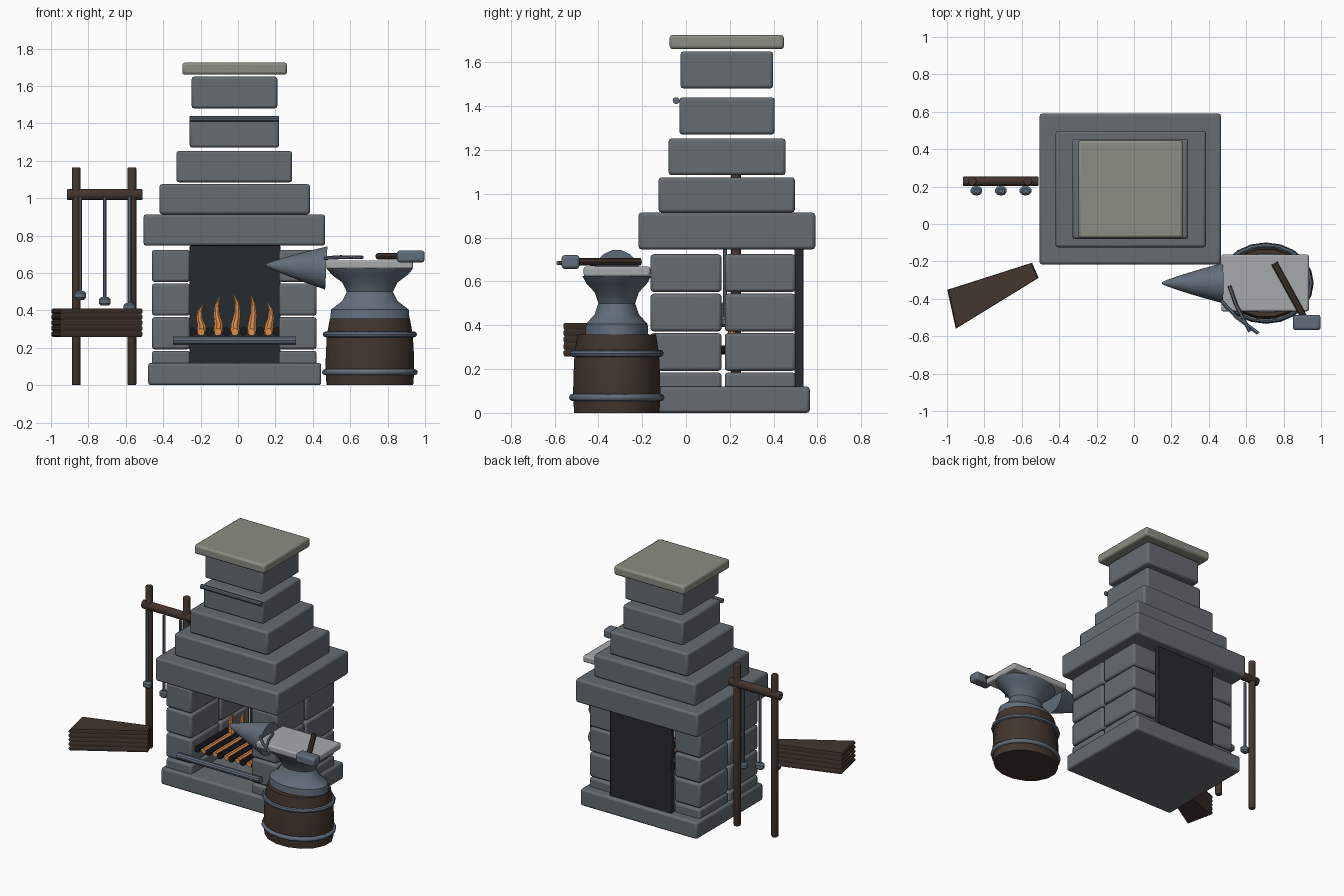
import bpy, bmesh, math
from mathutils import Vector, Matrix

if "Cube" in bpy.data.objects:
    bpy.data.objects.remove(bpy.data.objects["Cube"])


def material(name, rgb):
    m = bpy.data.materials.new(name)
    m.diffuse_color = (*rgb, 1)
    m.use_nodes = True
    m.node_tree.nodes["Principled BSDF"].inputs["Base Color"].default_value = m.diffuse_color
    return m


STONE = material("stone", (.13, .15, .165))
CAP = material("cap_stone", (.25, .27, .22))
IRON = material("iron", (.12, .155, .2))
STEEL = material("bright_steel", (.38, .4, .4))
WOOD = material("wood", (.055, .036, .027))
DARK = material("soot", (.018, .024, .03))
COAL = material("coal", (.01, .01, .012))
FIRE = material("fire", (.75, .27, .07))


def finish(name, bm, mat, bevel=0, smooth=True):
    bmesh.ops.recalc_face_normals(bm, faces=bm.faces)
    me = bpy.data.meshes.new(name)
    bm.to_mesh(me)
    bm.free()
    ob = bpy.data.objects.new(name, me)
    bpy.context.collection.objects.link(ob)
    me.materials.append(mat)
    if bevel:
        b = ob.modifiers.new("bevel", 'BEVEL')
        b.width, b.segments = bevel, 2
    if smooth:
        bpy.context.view_layer.objects.active = ob
        ob.select_set(True)
        bpy.ops.object.shade_smooth_by_angle(angle=math.radians(35))
        ob.select_set(False)
    return ob


def block(name, x, y, z, mat=STONE, bevel=.014):
    """Box given as (min, max) on each axis."""
    bm = bmesh.new()
    bmesh.ops.create_cube(bm, size=1)
    for v in bm.verts:
        v.co = [(a + b) / 2 + c * (b - a) for (a, b), c in zip((x, y, z), v.co)]
    return finish(name, bm, mat, bevel)


def tube(name, pts, radii, mat, seg=10, sx=1, sy=1, bevel=0):
    """Loft of rings along points; serves rods, lathes, horns and flames."""
    pts = [Vector(p) for p in pts]
    if isinstance(radii, (int, float)):
        radii = [radii] * len(pts)
    q = Vector((0, 0, 1)).rotation_difference(pts[-1] - pts[0])
    bm = bmesh.new()
    rings = []
    for p, r in zip(pts, radii):
        ring = []
        for i in range(seg):
            a = 2 * math.pi * (i + .5) / seg
            ring.append(bm.verts.new(p + q @ Vector((r * sx * math.cos(a), r * sy * math.sin(a), 0))))
        rings.append(ring)
    for a, b in zip(rings, rings[1:]):
        for i in range(seg):
            j = (i + 1) % seg
            bm.faces.new((a[i], a[j], b[j], b[i]))
    bm.faces.new(rings[0])
    bm.faces.new(rings[-1])
    return finish(name, bm, mat, bevel)


def hoop(name, loc, R, r, sy):
    bpy.ops.mesh.primitive_torus_add(location=loc, major_radius=R, minor_radius=r,
                                     major_segments=20, minor_segments=8)
    ob = bpy.context.object
    ob.name = name
    ob.scale.y = sy
    ob.data.materials.append(IRON)
    bpy.ops.object.shade_smooth_by_angle(angle=math.radians(50))


# Hearth base, mantel and stepped chimney
block("hearth_base", (-.48, .445), (-.19, .565), (0, .12))
block("mantel", (-.505, .466), (-.217, .59), (.746, .914))
block("hood_lower", (-.42, .385), (-.125, .497), (.914, 1.075))
block("hood_upper", (-.33, .29), (-.08, .455), (1.085, 1.252))
block("chimney_lower", (-.258, .22), (-.03, .405), (1.27, 1.44))
block("chimney_upper", (-.248, .21), (-.025, .398), (1.48, 1.65))
block("chimney_cap", (-.298, .262), (-.075, .447), (1.66, 1.725), CAP)
tube("chimney_rod", [(-.26, -.045, 1.425), (.22, -.045, 1.425)], .016, IRON)

# Side walls of stacked stones, and the back plate
for side, x in (("left", (-.46, -.257)), ("right", (.218, .42))):
    for depth, y in (("front", (-.162, .162)), ("back", (.177, .5))):
        for row in range(4):
            z = .012 + .18 * row
            block(f"wall_stone_{side}_{depth}_{row}", x, y, (z, z + .172))
block("back_plate", (-.258, .228), (.495, .537), (.05, .746), DARK, .004)

# Fire bed, flames and front rail
tube("front_rail", [(-.347, -.185, .24), (.31, -.185, .24)], .022, IRON)
for i in range(6):
    x = -.242 + .09 * i
    tube(f"coal_bar_{i}", [(x, -.12, .287), (x, .26, .287)], .023, COAL, 8)
for i in range(5):
    x = -.197 + .09 * i
    h = (.14, .18, .195, .19, .15)[i]
    d = (-.6, -.5, 1, .7, 1)[i]
    tube(f"ember_bar_{i}", [(x, -.11, .284), (x, .25, .284)], .02, FIRE, 8)
    tube(f"flame_{i}",
         [(x, .21, .285), (x + .004, .21, .285 + h * .25), (x + .014 * d, .21, .285 + h * .5),
          (x + .012 * d, .21, .285 + h * .8), (x - .012 * d + .005, .21, .295 + h)],
         [.026, .025, .019, .013, .003], FIRE, 8)

# Barrel stand with two hoops
AX, AY = .705, -.316
tube("barrel", [(AX, AY, z) for z in (0, .07, .17, .27, .357)],
     [.236, .242, .24, .234, .218], WOOD, 16, 1, .84)
for i, (z, r) in enumerate(((.07, .24), (.272, .236))):
    hoop(f"barrel_hoop_{i}", (AX, AY, z), r, .016, .85)

# Anvil: waisted body, face plate and horn
tube("anvil_body", [(AX, AY, z) for z in (.35, .405, .45, .5, .55, .59, .625)],
     [.215, .21, .15, .125, .15, .205, .235], IRON, 20, 1, .68)
block("anvil_face", (.467, .935), (-.467, -.163), (.622, .668), STEEL, .01)
tube("anvil_horn", [(x, AY, z) for x, z in ((.472, .627), (.36, .632), (.25, .638), (.18, .642), (.15, .644))],
     [.118, .084, .047, .02, .006], IRON, 16, 1, .92)

# Hammer and tongs lying on the anvil
tube("hammer_handle", [(.75, -.21, .69), (.91, -.5, .69)], .018, WOOD, 8)
block("hammer_head", (.85, .998), (-.568, -.486), (.657, .72), IRON, .014)
tube("tongs_arm_a", [(.51, -.33, .684), (.545, -.43, .686), (.62, -.575, .684)], .01, IRON, 6)
tube("tongs_arm_b", [(.465, -.41, .68), (.55, -.5, .684), (.665, -.585, .684)], .01, IRON, 6)

# Wedge-shaped bellows made of stacked folds
outline = [(-.998, -.352), (-.953, -.56), (-.51, -.288), (-.545, -.207)]
mid = Vector((-.75, -.35))
for i in range(5):
    z = .258 + .0305 * i
    bm = bmesh.new()
    rings = []
    for dz, k in ((0, .97), (.009, 1), (.0215, 1), (.0305, .97)):
        rings.append([bm.verts.new((*(mid + (Vector(p) - mid) * k), z + dz)) for p in outline])
    for a, b in zip(rings, rings[1:]):
        for j in range(4):
            bm.faces.new((a[j], a[j - 1], b[j - 1], b[j]))
    bm.faces.new(rings[0])
    bm.faces.new(rings[-1])
    finish(f"bellows_fold_{i}", bm, WOOD, 0, False)

# Tool rack with three hanging tools
for name, x in (("left", -.865), ("right", -.567)):
    tube(f"rack_post_{name}", [(x, .228, 0), (x, .228, 1.165)], .025, WOOD, 10, bevel=.008)
tube("rack_bar", [(-.915, .228, 1.02), (-.51, .228, 1.02)], .032, WOOD, 10, sy=.85, bevel=.008)
for i, x in enumerate((-.843, -.712, -.58)):
    z = .48 - .032 * i
    tube(f"tool_rod_{i}", [(x, .178, z), (x, .178, 1.01)], .011, IRON, 8)
    tube(f"tool_head_{i}", [(x, .178, z + d) for d in (-.023, -.012, .012, .023)],
         [.02, .033, .033, .02], IRON, 10, 1, .8)
